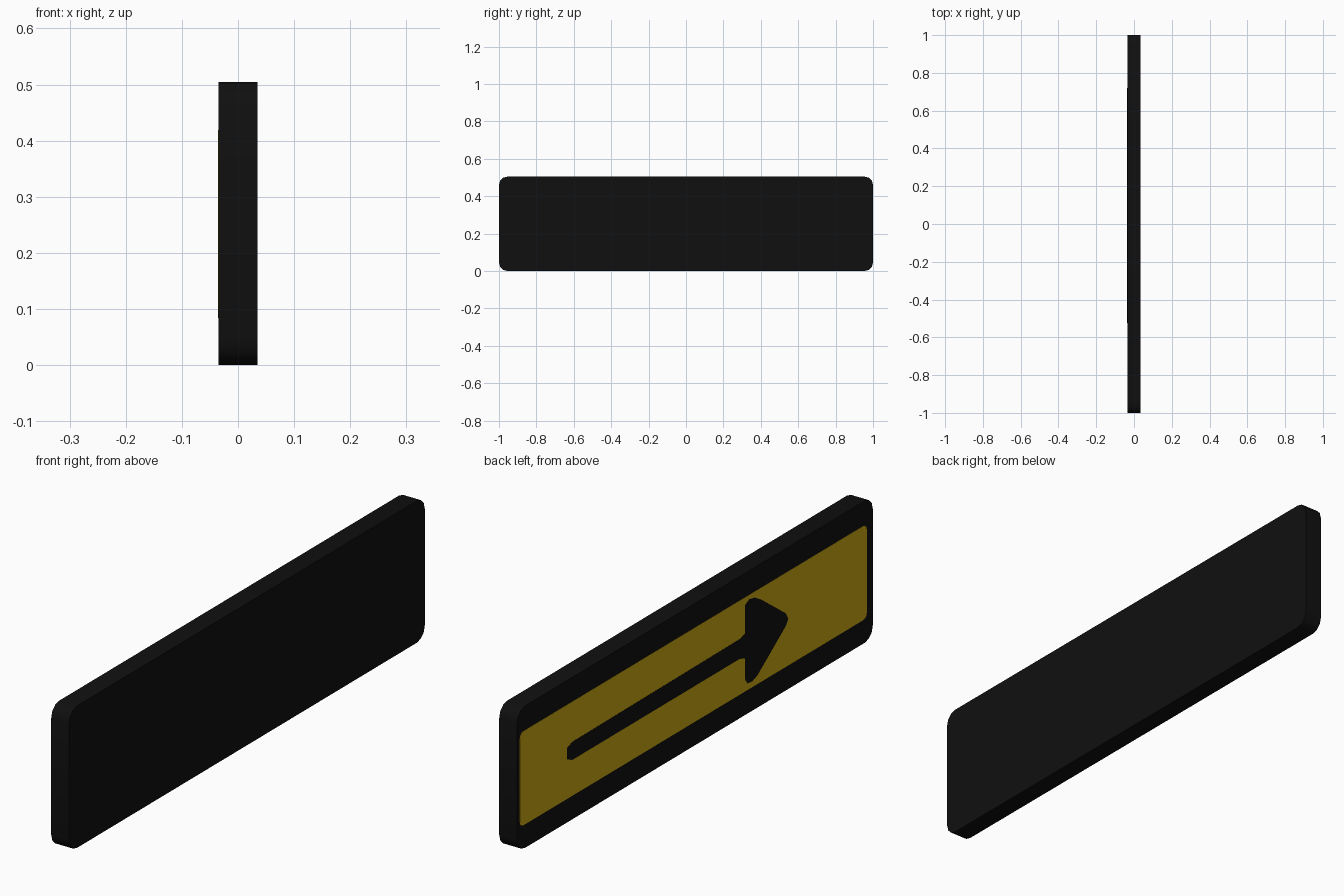
import bpy, bmesh, math

if "Cube" in bpy.data.objects:
    bpy.data.objects.remove(bpy.data.objects["Cube"])


def material(name, rgb):
    m = bpy.data.materials.new(name)
    m.diffuse_color = (*rgb, 1)
    m.use_nodes = True
    m.node_tree.nodes["Principled BSDF"].inputs["Base Color"].default_value = m.diffuse_color
    return m


def rounded_rect(y0, y1, z0, z1, r, steps):
    """Outline of a rounded rectangle in the y-z plane."""
    pts = []
    corners = [(y1 - r, z1 - r), (y0 + r, z1 - r), (y0 + r, z0 + r), (y1 - r, z0 + r)]
    for i, (cy, cz) in enumerate(corners):
        for k in range(steps + 1):
            a = math.pi / 2 * (i + k / steps)
            pts.append((cy + r * math.cos(a), cz + r * math.sin(a)))
    return pts


def slab(name, outline, x0, x1, mat):
    """Extrude a y-z outline from x0 to x1."""
    bm = bmesh.new()
    face = bm.faces.new([bm.verts.new((x0, y, z)) for y, z in outline])
    ext = bmesh.ops.extrude_face_region(bm, geom=[face])
    for v in ext["geom"]:
        if isinstance(v, bmesh.types.BMVert):
            v.co.x = x1
    bmesh.ops.recalc_face_normals(bm, faces=bm.faces)
    me = bpy.data.meshes.new(name)
    bm.to_mesh(me)
    bm.free()
    me.materials.append(mat)
    ob = bpy.data.objects.new(name, me)
    bpy.context.collection.objects.link(ob)
    bpy.context.view_layer.objects.active = ob
    ob.select_set(True)
    bpy.ops.object.shade_smooth_by_angle(angle=math.radians(35))
    ob.select_set(False)
    return ob


black = material("sign black", (0.005, 0.005, 0.005))
yellow = material("sign yellow", (0.62, 0.40, 0.006))

# Sign board with rounded corners
slab("sign_board", rounded_rect(-1, 1, 0, 0.505, 0.045, 3), -0.035, 0.035, black)

# Yellow panel painted on the left (-x) face
slab("yellow_panel", rounded_rect(-0.966, 0.985, 0.084, 0.419, 0.02, 3), -0.0355, -0.0345, yellow)

# Arrow pointing towards -y: shaft, then softened triangular head
arrow = [(0.72, 0.225), (0.69, 0.212), (-0.25, 0.212), (-0.28, 0.203),
         (-0.28, 0.13), (-0.295, 0.108), (-0.32, 0.105), (-0.35, 0.115),
         (-0.51, 0.23), (-0.524, 0.25), (-0.51, 0.275), (-0.37, 0.378),
         (-0.335, 0.398), (-0.305, 0.403), (-0.28, 0.39), (-0.28, 0.289),
         (-0.25, 0.282), (0.69, 0.276), (0.72, 0.265)]
slab("arrow", arrow, -0.036, -0.0345, black)
